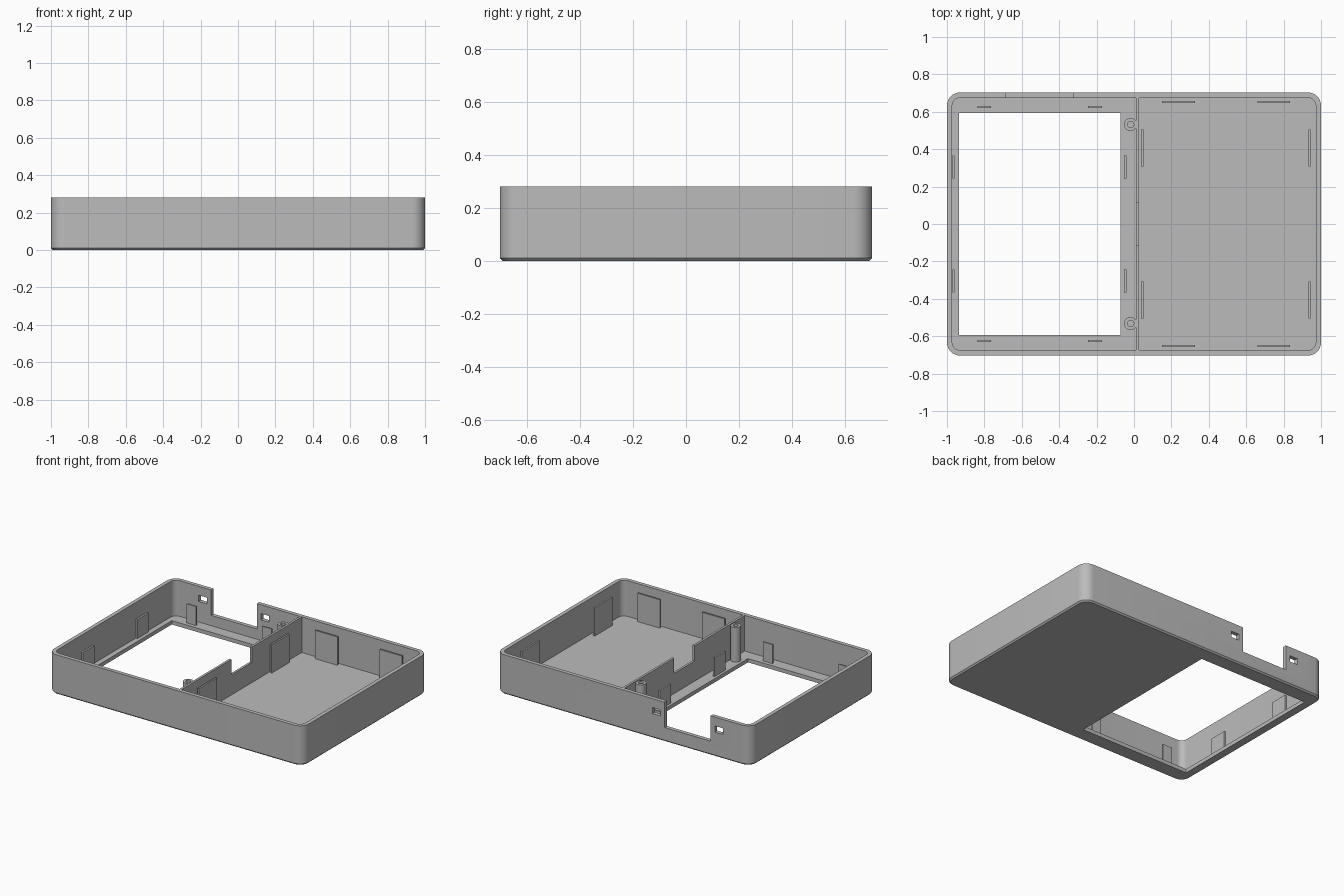
import bpy, bmesh, math

if "Cube" in bpy.data.objects:
    bpy.data.objects.remove(bpy.data.objects["Cube"], do_unlink=True)

HX, HY, H = 1.0, 0.703, 0.28      # half length, half depth, height
WALL, FLOOR, RADIUS, CHAMFER = 0.028, 0.027, 0.07, 0.01

grey = bpy.data.materials.new("plain_grey")
grey.use_nodes = True
grey.diffuse_color = (0.5, 0.5, 0.5, 1)
grey.node_tree.nodes["Principled BSDF"].inputs["Base Color"].default_value = (0.5, 0.5, 0.5, 1)


def make(name, bm):
    bmesh.ops.recalc_face_normals(bm, faces=bm.faces)
    mesh = bpy.data.meshes.new(name)
    bm.to_mesh(mesh)
    bm.free()
    mesh.materials.append(grey)
    ob = bpy.data.objects.new(name, mesh)
    bpy.context.collection.objects.link(ob)
    return ob


def loft(name, rings):
    """Closed solid through rings of equal point count."""
    bm = bmesh.new()
    loops = [[bm.verts.new(p) for p in ring] for ring in rings]
    n = len(loops[0])
    for a, b in zip(loops, loops[1:]):
        for i in range(n):
            j = (i + 1) % n
            bm.faces.new((a[i], a[j], b[j], b[i]))
    bm.faces.new(loops[0][::-1])
    bm.faces.new(loops[-1])
    return make(name, bm)


def box(name, x0, x1, y0, y1, z0, z1):
    return loft(name, [[(x0, y0, z), (x1, y0, z), (x1, y1, z), (x0, y1, z)] for z in (z0, z1)])


def rounded(inset, z, steps=8):
    """Rounded rectangle ring, set in from the outer outline."""
    r = RADIUS - inset
    ring = []
    for k, (sx, sy) in enumerate(((1, 1), (-1, 1), (-1, -1), (1, -1))):
        for s in range(steps + 1):
            a = math.pi / 2 * (k + s / steps)
            ring.append((sx * (HX - RADIUS) + r * math.cos(a),
                         sy * (HY - RADIUS) + r * math.sin(a), z))
    return ring


def circle(x, y, r, z, n=32):
    return [(x + r * math.cos(2 * math.pi * i / n), y + r * math.sin(2 * math.pi * i / n), z)
            for i in range(n)]


def cut(ob, cutters):
    bpy.context.view_layer.objects.active = ob
    for c in cutters:
        m = ob.modifiers.new("cut", "BOOLEAN")
        m.operation, m.solver, m.object = "DIFFERENCE", "EXACT", c
        bpy.ops.object.modifier_apply(modifier=m.name)
        bpy.data.objects.remove(c, do_unlink=True)


def smooth(ob):
    bpy.ops.object.select_all(action="DESELECT")
    ob.select_set(True)
    bpy.context.view_layer.objects.active = ob
    bpy.ops.object.shade_smooth_by_angle(angle=math.radians(30))


# Tray with chamfered foot, window, cable notch and latch holes
tray = loft("tray", [rounded(CHAMFER, 0), rounded(0, CHAMFER), rounded(0, H)])
cutters = [
    loft("cavity", [rounded(WALL, FLOOR), rounded(WALL, H + 0.1)]),
    box("window", -0.935, -0.071, -0.593, 0.593, -0.1, 0.1),
    box("cable_notch", -0.685, -0.325, HY - 0.05, HY + 0.05, 0.10, H + 0.1),
]
for s in (-1, 1):
    x = -0.505 + s * 0.245
    cutters.append(box("latch_hole", x - 0.032, x + 0.032, HY - 0.05, HY + 0.05, 0.173, 0.217))
cut(tray, cutters)
smooth(tray)

# Dividing wall with a lowered middle
edge, gap, low = HY - WALL / 2, 0.115, H - 0.11
profile = [(-edge, FLOOR - 0.005), (edge, FLOOR - 0.005), (edge, H - 0.001), (gap, H - 0.001),
           (gap, low), (-gap, low), (-gap, H - 0.001), (-edge, H - 0.001)]
loft("divider", [[(x, y, z) for y, z in profile] for x in (0.012, 0.028)])

# Screw posts beside the divider
for s, side in ((-1, "front"), (1, "back")):
    x, y = -0.018, s * 0.532
    post = loft(side + "_screw_post", [circle(x, y, 0.035, z) for z in (FLOOR - 0.005, 0.272)])
    cut(post, [loft("bore", [circle(x, y, 0.017, z) for z in (0.08, 0.4)])])
    smooth(post)

# Upright locating tabs, mirrored front to back
Z = FLOOR - 0.005
for s, side in ((-1, "front"), (1, "back")):
    def tab(name, x0, x1, y0, y1, top):
        box(f"{side}_{name}", x0, x1, min(s * y0, s * y1), max(s * y0, s * y1), Z, top)

    # tabs around the window
    for x in (-0.801, -0.208):
        tab("window_tab", x - 0.037, x + 0.037, 0.62, 0.631, 0.162)
    for x in (-0.965, -0.047):
        tab("window_side_tab", x - 0.006, x + 0.006, 0.242, 0.367, 0.162)
    # taller tabs in the closed compartment
    for x in (0.239, 0.747):
        tab("compartment_tab", x - 0.088, x + 0.088, 0.647, 0.658, 0.228)
    for x in (0.044, 0.938):
        tab("compartment_side_tab", x - 0.006, x + 0.006, 0.307, 0.506, 0.228)
